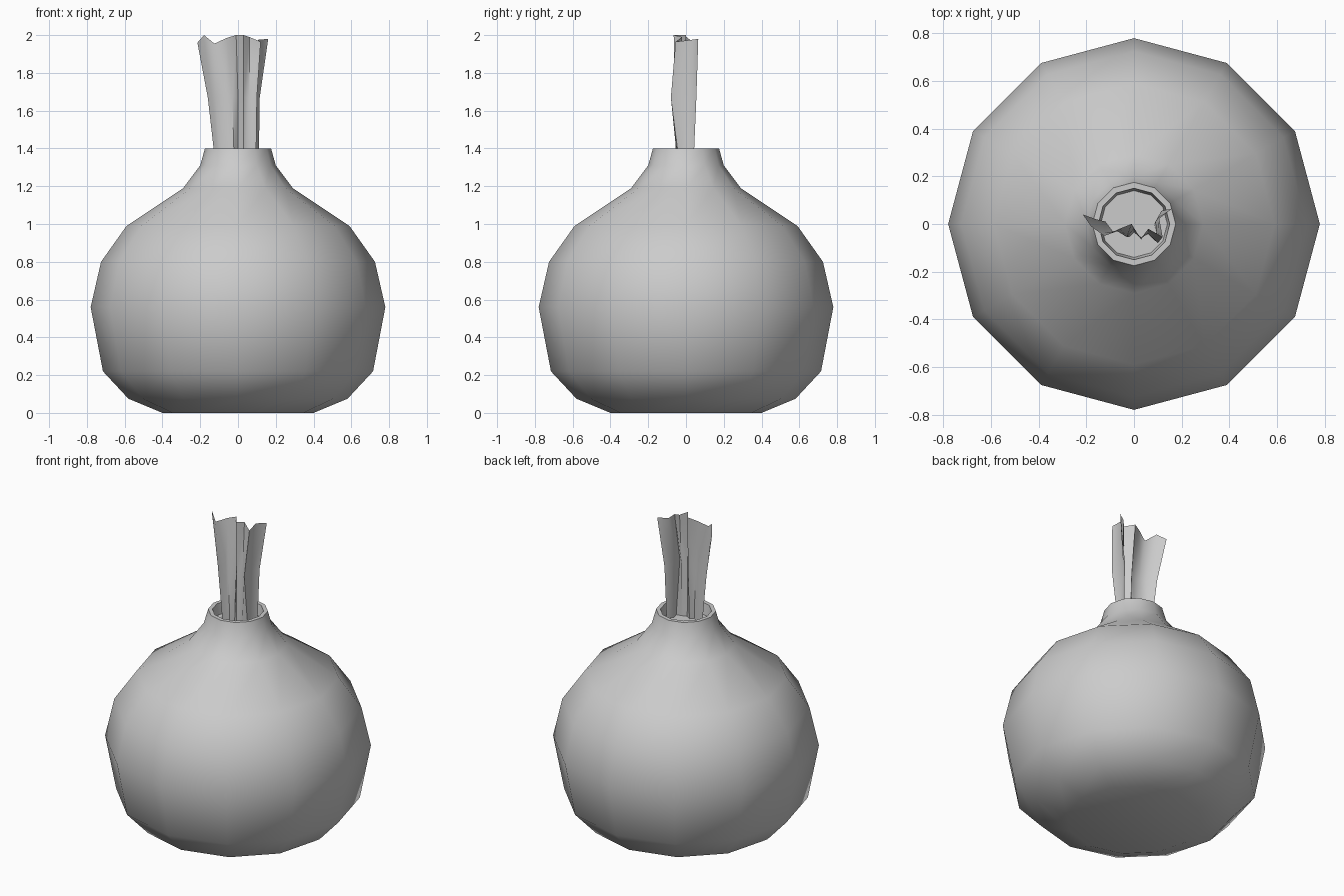
import bpy, bmesh
from math import cos, sin, tau

if "Cube" in bpy.data.objects:
    bpy.data.objects.remove(bpy.data.objects["Cube"])


def make_object(name, bm, angle):
    mesh = bpy.data.meshes.new(name)
    bm.to_mesh(mesh)
    bm.free()
    ob = bpy.data.objects.new(name, mesh)
    bpy.context.collection.objects.link(ob)
    bpy.ops.object.select_all(action='DESELECT')
    ob.select_set(True)
    bpy.context.view_layer.objects.active = ob
    bpy.ops.object.shade_smooth_by_angle(angle=angle)
    return ob


def lathe(name, profile, sides):
    bm = bmesh.new()
    rings = [[bm.verts.new((r * cos(tau * i / sides), r * sin(tau * i / sides), z))
              for i in range(sides)] for r, z in profile]
    for a, b in zip(rings, rings[1:]):
        for i in range(sides):
            j = (i + 1) % sides
            bm.faces.new((a[i], a[j], b[j], b[i]))
    bm.faces.new(rings[0][::-1])
    bm.faces.new(rings[-1])
    return make_object(name, bm, 0.85)


# Round flask body with a recessed stopper surface inside the neck
lathe("flask", [(0.40, 0), (0.58, 0.075), (0.715, 0.22), (0.78, 0.56),
                (0.725, 0.80), (0.59, 0.99), (0.29, 1.19), (0.20, 1.31),
                (0.175, 1.40), (0.15, 1.40), (0.14, 1.33)], 12)

# Pleated rag rising from the neck: rows from bottom to frayed top edge
low = [(-.12, .01), (-.09, -.03), (-.055, -.035), (-.02, -.055), (0, -.035),
       (.03, -.055), (.06, -.045), (.095, -.035), (.085, .0), (.11, .04)]
mid = [(-.16, .02), (-.12, -.035), (-.07, -.03), (-.03, -.055), (0, -.02),
       (.03, -.06), (.06, -.04), (.10, -.08), (.09, .01), (.115, .055)]
top = [(-.215, .04), (-.18, -.01), (-.125, -.05), (-.06, -.02), (-.01, .0),
       (.03, -.065), (.06, -.02), (.12, -.055), (.105, .03), (.16, .065)]
top_z = [1.96, 2.0, 1.955, 1.985, 2.0, 2.0, 1.99, 1.965, 1.975, 1.98]
bm = bmesh.new()
rows = [[bm.verts.new((x, y, 1.32)) for x, y in low],
        [bm.verts.new((x, y, 1.67)) for x, y in mid],
        [bm.verts.new((x, y, z)) for (x, y), z in zip(top, top_z)]]
for a, b in zip(rows, rows[1:]):
    for i in range(len(a) - 1):
        bm.faces.new((a[i], a[i + 1], b[i + 1], b[i]))
make_object("rag", bm, 1.0)
